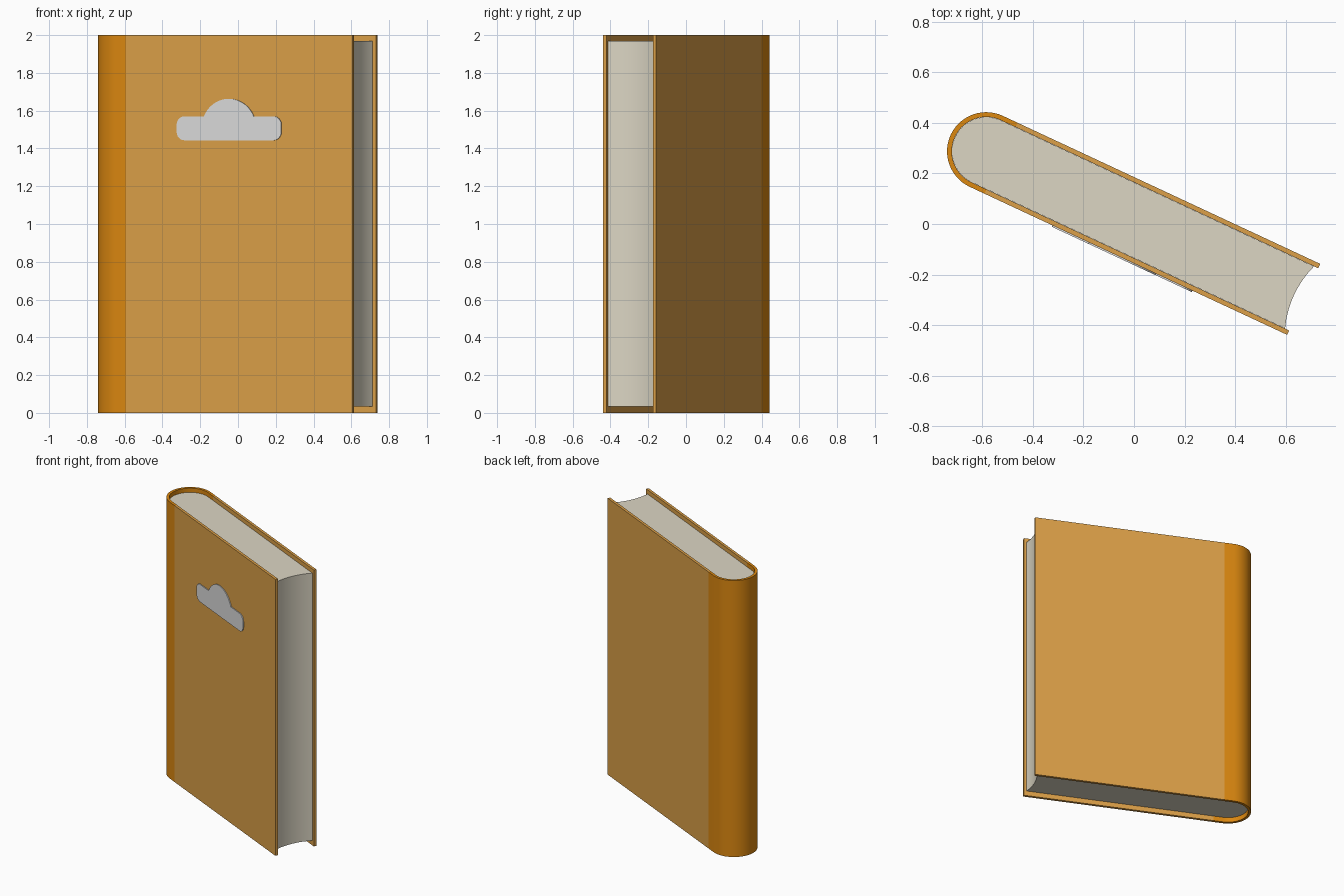
import bpy, bmesh, math
from mathutils import Matrix

if "Cube" in bpy.data.objects:
    bpy.data.objects.remove(bpy.data.objects["Cube"])

R, T = 0.155, 0.019          # spine radius, board thickness
CU, CV = -0.652, 0.0135      # spine centre in the book's own axes
END, HINGE = 0.735, -0.587   # cover edge, where spine cloth stops
TURN = Matrix.Rotation(math.radians(-25), 4, 'Z')

def material(name, rgb):
    m = bpy.data.materials.new(name)
    m.diffuse_color = (*[(c / 255 / 12.92 if c < 10 else ((c / 255 + 0.055) / 1.055) ** 2.4) for c in rgb], 1)
    m.use_nodes = True
    m.node_tree.nodes["Principled BSDF"].inputs["Base Color"].default_value = m.diffuse_color
    return m

def finish(name, bm, mats):
    bmesh.ops.recalc_face_normals(bm, faces=bm.faces)
    bm.transform(TURN)
    me = bpy.data.meshes.new(name)
    bm.to_mesh(me)
    bm.free()
    for m in mats:
        me.materials.append(m)
    ob = bpy.data.objects.new(name, me)
    bpy.context.collection.objects.link(ob)
    bpy.ops.object.select_all(action='DESELECT')
    ob.select_set(True)
    bpy.context.view_layer.objects.active = ob
    bpy.ops.object.shade_smooth_by_angle(angle=math.radians(30))

def arc(cx, cy, r, a0, a1, n):
    return [(cx + r * math.cos(math.radians(a0 + (a1 - a0) * i / n)),
             cy + r * math.sin(math.radians(a0 + (a1 - a0) * i / n))) for i in range(n + 1)]

def prism(name, pts, move, mat):
    bm = bmesh.new()
    f = bm.faces.new([bm.verts.new(p) for p in pts])
    d = bmesh.ops.extrude_face_region(bm, geom=[f])['geom']
    bmesh.ops.translate(bm, vec=move, verts=[v for v in d if isinstance(v, bmesh.types.BMVert)])
    finish(name, bm, [mat])

def u_path(r, end):
    return [(end, CV + r), (HINGE, CV + r)] + arc(CU, CV, r, 90, 270, 28) + [(HINGE, CV - r), (end, CV - r)]

cover = material("cover tan", (220, 160, 72))
spine = material("spine orange", (220, 136, 16))
paper = material("paper cream", (220, 214, 196))
grey = material("emblem grey", (220, 220, 220))

# Cover boards and spine: one U-shaped wall, coloured by distance from the hinge
bm = bmesh.new()
rings = [[bm.verts.new((*p, z)) for p, z in ((o, 0), (i, 0), (i, 2), (o, 2))]
         for o, i in zip(u_path(R, END), u_path(R - T, END))]
for a, b in zip(rings, rings[1:]):
    for k in range(4):
        f = bm.faces.new((a[k], a[(k + 1) % 4], b[(k + 1) % 4], b[k]))
        f.material_index = int(f.calc_center_median().x < HINGE)
bm.faces.new(rings[0])
bm.faces.new(rings[-1])
finish("cover", bm, [cover, spine])

# Page block with a hollow fore edge
r, sag, edge = R - T - 0.0005, 0.024, 0.717
rad = (r * r + sag * sag) / (2 * sag)
half = math.degrees(math.asin(r / rad))
fore = arc(edge - sag + rad, CV, rad, 180 + half, 180 - half, 16)
pages = arc(CU, CV, r, 90, 270, 28) + fore
prism("pages", [(x, y, 0.035) for x, y in pages], (0, 0, 1.935), paper)

# Cloud-shaped plate on the front board
x0, x1, z0, z1, c = -0.29, 0.321, 1.443, 1.57, 0.045
br, bh = 0.161, 0.093
ba = math.degrees(math.acos((br - bh) / br))
cloud = (arc(x0 + c, z0 + c, c, 270, 180, 6) + arc(x0 + c, z1 - c, c, 180, 90, 6)
         + arc(0.015, z1 + bh - br, br, 90 + ba, 90 - ba, 20)
         + arc(x1 - c, z1 - c, c, 90, 0, 6) + arc(x1 - c, z0 + c, c, 0, -90, 6))
prism("cloud_plate", [(x, CV - R + 0.001, z) for x, z in cloud], (0, -0.007, 0), grey)
